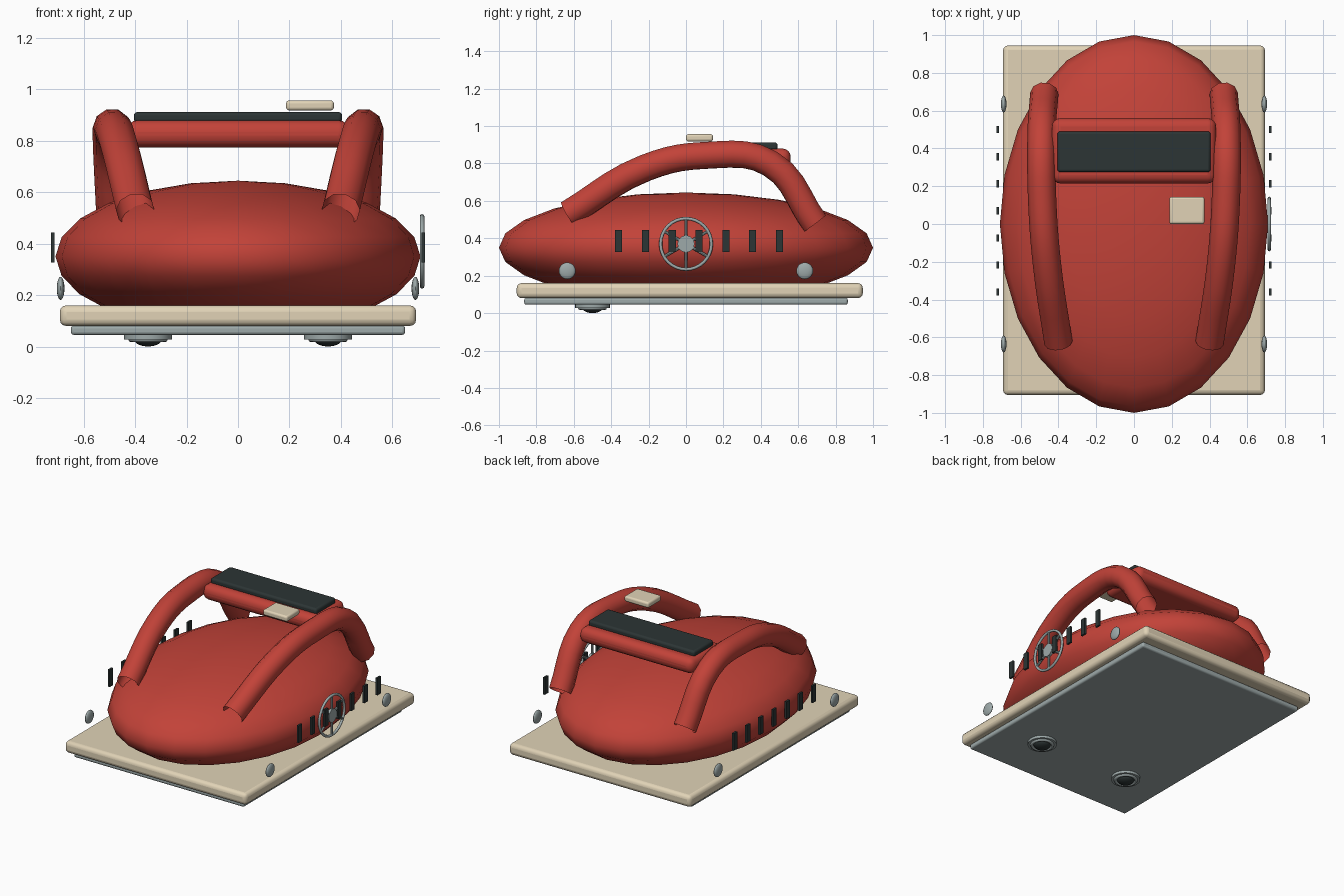
import bpy
from math import pi, radians, cos, sin

if "Cube" in bpy.data.objects:
    bpy.data.objects.remove(bpy.data.objects["Cube"])


def material(name, rgb):
    m = bpy.data.materials.new(name)
    m.diffuse_color = (*rgb, 1)
    m.use_nodes = True
    m.node_tree.nodes["Principled BSDF"].inputs["Base Color"].default_value = m.diffuse_color
    return m


RED = material("red", (0.54, 0.055, 0.04))
CREAM = material("cream", (0.75, 0.65, 0.47))
DARK = material("dark", (0.025, 0.035, 0.035))
STEEL = material("steel", (0.34, 0.40, 0.40))


def finish(name, mat, smooth=40):
    ob = bpy.context.object
    ob.name = name
    ob.data.materials.append(mat)
    bpy.ops.object.shade_smooth_by_angle(angle=radians(smooth))
    return ob


def box(name, lo, hi, mat, bevel=0.0, segments=3):
    size = [b - a for a, b in zip(lo, hi)]
    bpy.ops.mesh.primitive_cube_add(size=1, location=[(a + b) / 2 for a, b in zip(lo, hi)])
    bpy.context.object.scale = size
    bpy.ops.object.transform_apply(location=False, rotation=False, scale=True)
    ob = finish(name, mat)
    if bevel:
        mod = ob.modifiers.new("bevel", 'BEVEL')
        mod.width, mod.segments = bevel, segments
    return ob


def ellipsoid(name, loc, radii, mat, segments=24, rings=12):
    bpy.ops.mesh.primitive_uv_sphere_add(segments=segments, ring_count=rings, radius=1, location=loc)
    bpy.context.object.scale = radii
    bpy.ops.object.transform_apply(location=False, rotation=False, scale=True)
    return finish(name, mat, 60)


def cylinder(name, loc, r, depth, mat, rot=(0, 0, 0), verts=24):
    bpy.ops.mesh.primitive_cylinder_add(vertices=verts, radius=r, depth=depth, location=loc, rotation=rot)
    return finish(name, mat)


def torus(name, loc, major, minor, mat, rot=(0, 0, 0)):
    bpy.ops.mesh.primitive_torus_add(major_segments=32, minor_segments=8, major_radius=major,
                                     minor_radius=minor, location=loc, rotation=rot)
    return finish(name, mat, 60)


def tube(name, points, radius, mat):
    cu = bpy.data.curves.new(name, 'CURVE')
    cu.dimensions = '3D'
    cu.bevel_depth, cu.bevel_resolution, cu.resolution_u = radius, 3, 5
    sp = cu.splines.new('BEZIER')
    sp.bezier_points.add(len(points) - 1)
    for bp, p in zip(sp.bezier_points, points):
        bp.co = p
        bp.handle_left_type = bp.handle_right_type = 'AUTO'
    ob = bpy.data.objects.new(name, cu)
    bpy.context.collection.objects.link(ob)
    bpy.ops.object.select_all(action='DESELECT')
    ob.select_set(True)
    bpy.context.view_layer.objects.active = ob
    bpy.ops.object.convert(target='MESH')
    bpy.context.object.data.materials.clear()
    return finish(name, mat, 60)


# Shell and the plates under it
ellipsoid("body_shell", (0, 0, 0.35), (0.71, 1.0, 0.295), RED)
box("base_plate", (-0.693, -0.905, 0.08), (0.693, 0.945, 0.16), CREAM, 0.025)
box("sole_plate", (-0.65, -0.865, 0.045), (0.65, 0.865, 0.082), STEEL, 0.012)

# Arched side tubes of the handle
arch = [(0.40, -0.63, 0.53), (0.46, -0.22, 0.775), (0.485, 0.10, 0.843),
        (0.49, 0.45, 0.80), (0.475, 0.69, 0.48)]
for side, s in (("left", -1), ("right", 1)):
    tube(f"{side}_handle_tube", [(s * x, y, z) for x, y, z in arch], 0.075, RED)

# Cross grip, its pad and the floating button
box("cross_grip", (-0.435, 0.215, 0.775), (0.435, 0.56, 0.88), RED, 0.045, 4)
box("grip_pad", (-0.405, 0.275, 0.87), (0.405, 0.49, 0.912), DARK, 0.014)
box("button", (0.187, 0.0, 0.918), (0.373, 0.144, 0.957), CREAM, 0.012)

# Side vents, bolts and underside nozzles
for side, s in (("left", -1), ("right", 1)):
    for i in range(7):
        y = -0.36 + i * 0.1433
        x0, x1 = sorted((s * 0.714, s * 0.728))
        box(f"{side}_vent_{i + 1}", (x0, y - 0.019, 0.326), (x1, y + 0.019, 0.444), DARK)
    for end, y in (("front", -0.635), ("rear", 0.635)):
        ellipsoid(f"{side}_{end}_bolt", (s * 0.69, y, 0.226), (0.015, 0.045, 0.045), STEEL, 16, 10)
    cylinder(f"{side}_nozzle_flange", (s * 0.35, -0.5, 0.037), 0.093, 0.018, STEEL)
    torus(f"{side}_nozzle_ring", (s * 0.35, -0.5, 0.028), 0.066, 0.011, STEEL)
    ellipsoid(f"{side}_nozzle_core", (s * 0.35, -0.5, 0.03), (0.056, 0.056, 0.03), DARK, 20, 10)

# Hand wheel on the right side
hub = (0.716, 0, 0.37)
turn = (0, pi / 2, 0)
torus("wheel_rim", hub, 0.136, 0.009, STEEL, turn)
cylinder("wheel_hub", hub, 0.045, 0.018, STEEL, turn)
for i in range(6):
    a = i * pi / 3
    mid = (hub[0], 0.07 * sin(a), hub[2] + 0.07 * cos(a))
    cylinder(f"wheel_spoke_{i + 1}", mid, 0.008, 0.135, STEEL, (-a, 0, 0), 8)
